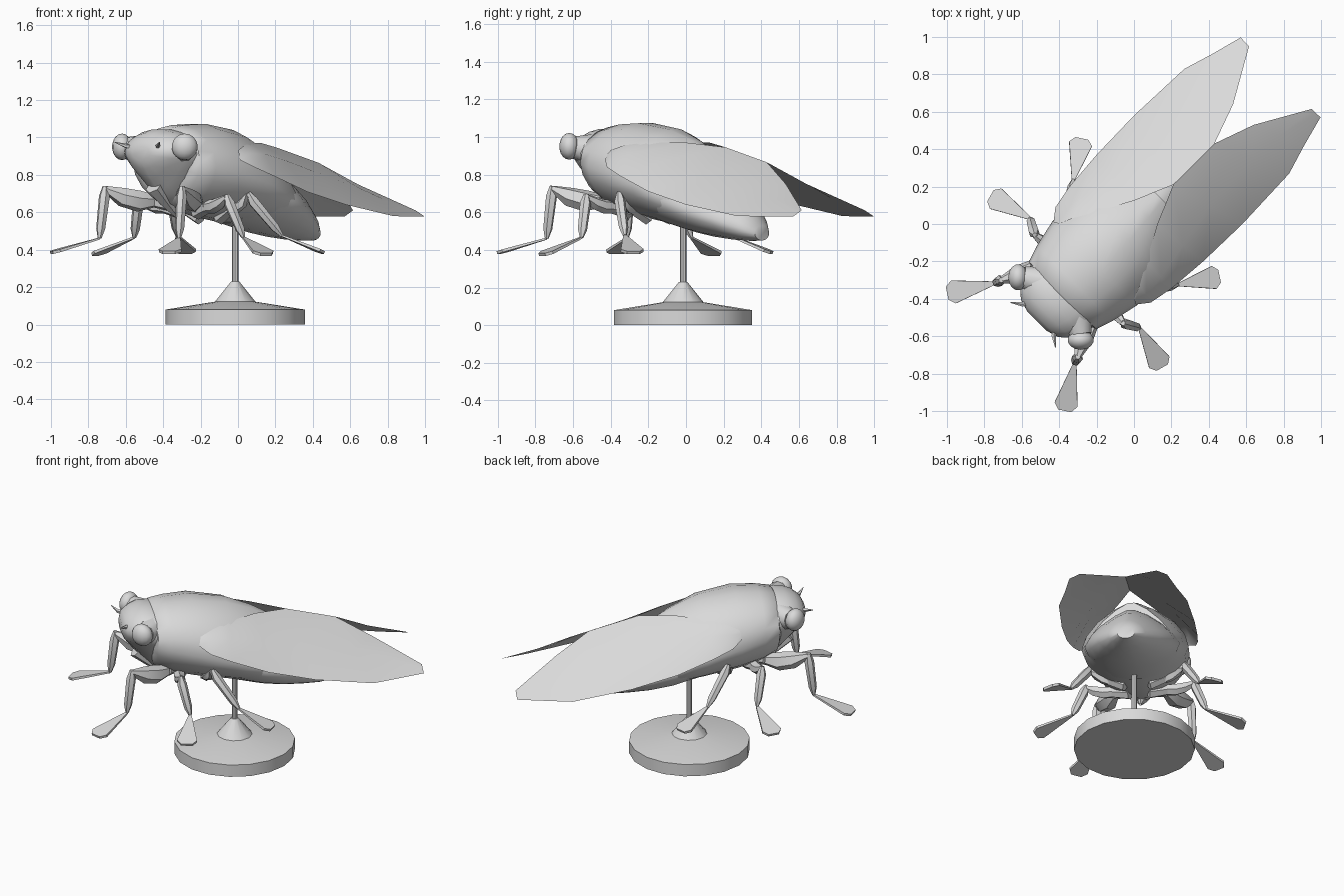
import bpy, bmesh, math
from mathutils import Vector

if "Cube" in bpy.data.objects:
    bpy.data.objects.remove(bpy.data.objects["Cube"])

R2 = math.sqrt(2)
grey = bpy.data.materials.new("plain_grey")
grey.diffuse_color = (0.7, 0.7, 0.7, 1)
grey.use_nodes = True
grey.node_tree.nodes["Principled BSDF"].inputs["Base Color"].default_value = grey.diffuse_color


def make(name, verts, faces, smooth=None, closed=True):
    """Mesh object from points; smooth is an edge angle in degrees."""
    me = bpy.data.meshes.new(name)
    me.from_pydata([tuple(v) for v in verts], [], faces)
    bm = bmesh.new()
    bm.from_mesh(me)
    if closed:
        bmesh.ops.recalc_face_normals(bm, faces=bm.faces)
    bm.to_mesh(me)
    bm.free()
    me.materials.append(grey)
    ob = bpy.data.objects.new(name, me)
    bpy.context.collection.objects.link(ob)
    if smooth:
        bpy.ops.object.select_all(action='DESELECT')
        ob.select_set(True)
        bpy.context.view_layer.objects.active = ob
        bpy.ops.object.shade_smooth_by_angle(angle=math.radians(smooth))
    return ob


def pair(name, verts, faces, smooth=None, closed=True):
    """Right part plus its mirror across the diagonal body plane x = y."""
    make(name + "_right", verts, faces, smooth, closed)
    make(name + "_left", [(v[1], v[0], v[2]) for v in verts],
         [f[::-1] for f in faces], smooth, closed)


def skin(rings):
    """Join equal rings of points into a capped tube."""
    n = len(rings[0])
    verts = [p for r in rings for p in r]
    faces = [(i * n + j, i * n + (j + 1) % n, (i + 1) * n + (j + 1) % n, (i + 1) * n + j)
             for i in range(len(rings) - 1) for j in range(n)]
    faces += [tuple(range(n))[::-1], tuple(range(len(verts) - n, len(verts)))]
    return verts, faces


def body_loft(name, sections, n=18):
    """Sections on the body axis: along, top, widest height, bottom, half width,
    upper and lower roundness (2 = oval, 1 = straight sides)."""
    rings = []
    for u, top, mid, bot, w, eu, el in sections:
        ring = []
        for j in range(n):
            a = 2 * math.pi * j / n
            c, s = math.cos(a), math.sin(a)
            e, h = (eu, top - mid) if s >= 0 else (el, bot - mid)
            v = w * math.copysign(abs(c) ** (2 / e), c)
            z = mid + h * abs(s) ** (2 / e)
            ring.append(((u + v) / R2, (u - v) / R2, z))
        rings.append(ring)
    return make(name, *skin(rings), smooth=50)


def limb(points, radii, n=6):
    """Tapered tube through points."""
    pts = [Vector(p) for p in points]
    rings = []
    for i, p in enumerate(pts):
        d = (pts[min(i + 1, len(pts) - 1)] - pts[max(i - 1, 0)]).normalized()
        a = d.orthogonal().normalized()
        b = d.cross(a)
        rings.append([p + radii[i] * (a * math.cos(t) + b * math.sin(t))
                      for t in (2 * math.pi * k / n for k in range(n))])
    return skin(rings)


def turned(name, profile, n, cx, cy):
    rings = [[(cx + r * math.cos(2 * math.pi * k / n), cy + r * math.sin(2 * math.pi * k / n), z)
              for k in range(n)] for r, z in profile]
    make(name, *skin(rings), smooth=30)


# Display stand: disc, cone and post
turned("stand_base", [(.372, 0), (.372, .08), (.11, .122)], 18, -.015, -.015)
turned("stand_cone", [(.11, .12), (.022, .23)], 12, -.015, -.015)
turned("stand_post", [(.017, .2), (.017, .58)], 8, -.015, -.015)

# Thorax, abdomen and head
body_loft("thorax", [(-.56, 1.03, .87, .70, .20, 2, 1.7), (-.54, 1.055, .86, .65, .255, 2, 1.7),
                     (-.45, 1.07, .84, .61, .285, 2, 1.8), (-.30, 1.077, .81, .575, .318, 2, 1.8),
                     (-.08, 1.045, .75, .54, .33, 1.75, 1.8), (.08, .985, .69, .52, .31, 1.5, 1.8),
                     (.2, .92, .65, .52, .26, 1.35, 1.8)])
body_loft("abdomen", [(-.10, .97, .72, .54, .28, 1.6, 1.8), (.12, .91, .66, .49, .295, 1.4, 1.8),
                      (.25, .84, .62, .468, .265, 1.35, 1.8), (.38, .74, .57, .453, .195, 1.5, 1.8),
                      (.5, .62, .52, .447, .115, 1.8, 2), (.57, .53, .49, .45, .055, 2, 2)])
body_loft("head", [(-.735, .95, .92, .88, .07, 2, 2), (-.715, .99, .92, .83, .14, 2, 1.6),
                   (-.67, 1.025, .92, .77, .19, 2, 1.4), (-.61, 1.045, .92, .70, .225, 2, 1.3),
                   (-.54, 1.045, .91, .63, .235, 2, 1.3), (-.47, 1.02, .90, .62, .22, 2, 1.4)])

# Beak under the head
make("beak", *limb([(-.45, -.45, .74), (-.39, -.39, .66), (-.31, -.31, .56)], [.05, .035, .008]), smooth=40)

# Eyes, slightly flattened, on short sockets
eye = bmesh.new()
bmesh.ops.create_uvsphere(eye, u_segments=14, v_segments=9, radius=.071)
eye.verts.ensure_lookup_table()
pair("eye", [(v.co.x - .285, v.co.y * .75 - .62, v.co.z + .95) for v in eye.verts],
     [tuple(v.index for v in f.verts) for f in eye.faces], 50)
eye.free()
pair("eye_socket", *limb([(-.31, -.49, .93), (-.285, -.595, .945)], [.09, .06], 10), smooth=40)

# Antennae
pair("antenna", *limb([(-.42, -.55, .95), (-.43, -.60, .955), (-.42, -.66, .975)], [.016, .012, .002], 5), smooth=40)

# Legs: hip, thigh, knee, ankle, foot tip, thigh radius
legs = {
    "front_leg": ((-.24, -.34, .64), (-.22, -.45, .66), (-.30, -.71, .725), (-.315, -.74, .46), (-.37, -.997, .385), .058),
    "middle_leg": ((-.22, -.30, .60), (-.16, -.40, .63), (-.06, -.53, .68), (.03, -.555, .465), (.15, -.765, .375), .038),
    "rear_leg": ((-.10, -.20, .57), (-.04, -.28, .62), (.055, -.355, .69), (.235, -.325, .475), (.455, -.28, .385), .035),
}
for name, (hip, thigh, knee, ankle, tip, r) in legs.items():
    h, t, k, a, e = (Vector(p) for p in (hip, thigh, knee, ankle, tip))
    sag = Vector((0, 0, -.35 * r))
    pair(name + "_hip", *limb([h, t], [.04, .035]), smooth=40)
    pair(name + "_thigh", *limb([t, t.lerp(k, .3) + sag, t.lerp(k, .65) + sag, k], [.036, r, r * .9, .018]), smooth=40)
    pair(name + "_shin", *limb([k + Vector((0, 0, .015)), k.lerp(a, .15), k.lerp(a, .8), a],
                               [.014, .03, .025, .01]), smooth=40)
    # Foot: thin fan that widens and thickens outward
    d = e - a
    s = d.cross(Vector((0, 0, 1))).normalized()
    up = s.cross(d).normalized()
    fan = [(a - s * .008, .005), (a + s * .008, .005), (a + d * .87 + s * .062, .008),
           (e + s * .035, .008), (e - s * .035, .008), (a + d * .87 - s * .062, .008)]
    pair(name + "_foot", *skin([[p + up * w * g for p, w in fan] for g in (-1, 1)]))

# Wings: arched strips from the lower outer edge to the upper inner edge
outer = [(.01, -.43, .88), (.09, -.42, .84), (.20, -.345, .79), (.37, -.20, .71),
         (.58, .0, .64), (.83, .27, .58), (.91, .42, .577), (.997, .57, .578)]
inner = [(.0, -.40, .93), (.03, -.33, .955), (.065, -.20, .972), (.125, .0, .97),
         (.21, .21, .945), (.43, .43, .865), (.64, .53, .75), (.95, .615, .61)]
bulge = [.005, .02, .035, .04, .03, .015, .008, 0]
up = Vector((.35, -.35, .87))
middle = [Vector(o).lerp(Vector(i), .5) + up * b for o, i, b in zip(outer, inner, bulge)]
n = len(outer)
pair("wing", outer + [tuple(m) for m in middle] + inner,
     [(r + i, r + i + 1, r + n + i + 1, r + n + i) for r in (0, n) for i in range(n - 1)], 40, closed=False)
